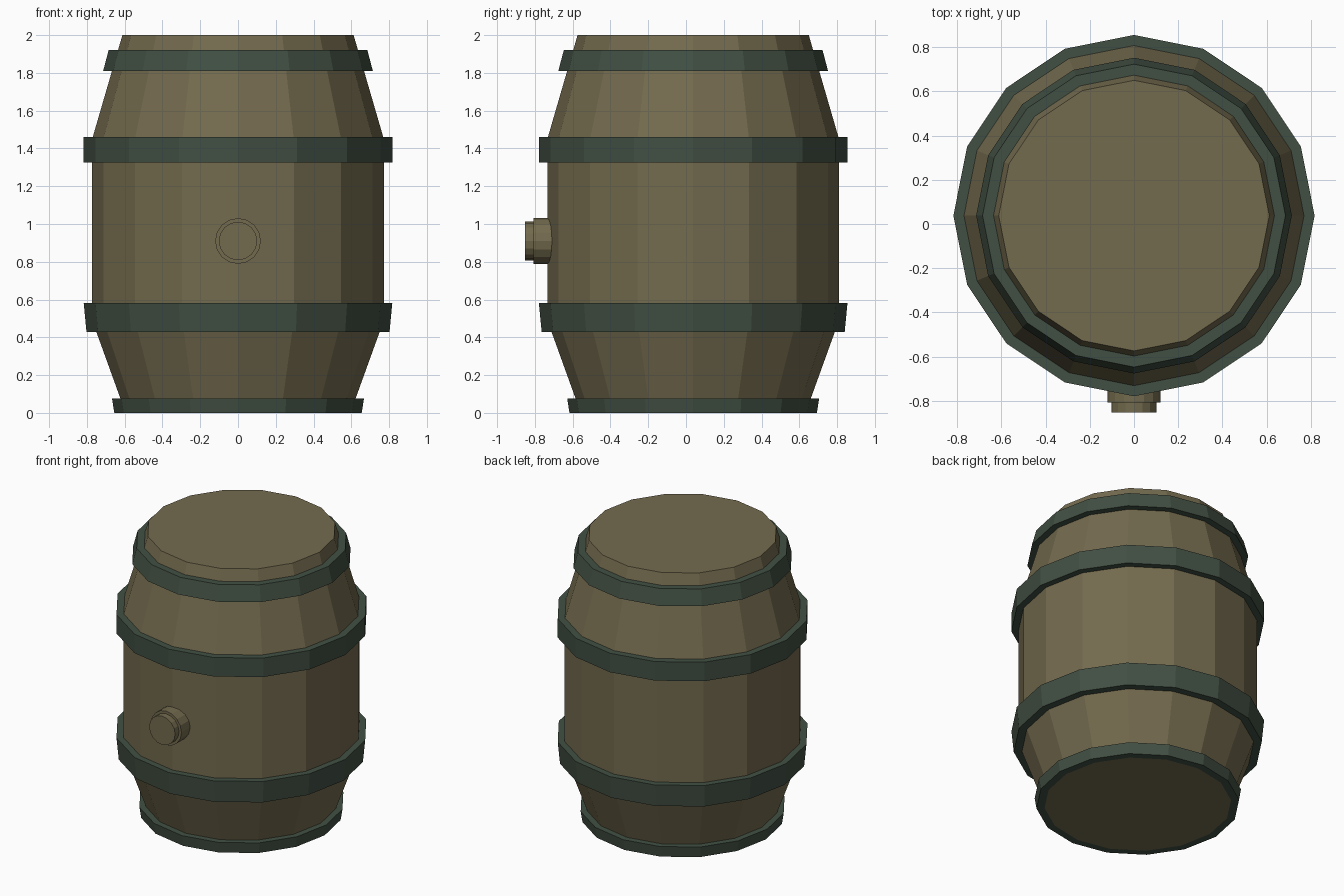
import bpy, bmesh, math
from mathutils import Matrix

if "Cube" in bpy.data.objects:
    bpy.data.objects.remove(bpy.data.objects["Cube"])

SIDES = 16
CENTRE_Y = 0.038


def material(name, rgb):
    m = bpy.data.materials.new(name)
    m.diffuse_color = (*rgb, 1)
    m.use_nodes = True
    m.node_tree.nodes["Principled BSDF"].inputs["Base Color"].default_value = m.diffuse_color
    return m


wood = material("aged_wood", (0.172, 0.145, 0.076))
iron = material("green_iron", (0.053, 0.078, 0.055))


def lathe(name, profile, mat, closed=False, matrix=Matrix()):
    """Spin a (radius, z) profile round z; cap the ends, or close it as a ring."""
    bm = bmesh.new()
    loops = []
    for r, z in profile:
        loops.append([bm.verts.new((r * math.cos(2 * math.pi * i / SIDES),
                                    r * math.sin(2 * math.pi * i / SIDES), z))
                      for i in range(SIDES)])
    pairs = list(zip(loops, loops[1:]))
    if closed:
        pairs.append((loops[-1], loops[0]))
    else:
        bm.faces.new(loops[0][::-1])
        bm.faces.new(loops[-1])
    for a, b in pairs:
        for i in range(SIDES):
            j = (i + 1) % SIDES
            bm.faces.new((a[i], a[j], b[j], b[i]))
    bmesh.ops.recalc_face_normals(bm, faces=bm.faces)
    bm.transform(matrix)
    mesh = bpy.data.meshes.new(name)
    bm.to_mesh(mesh)
    bm.free()
    mesh.materials.append(mat)
    ob = bpy.data.objects.new(name, mesh)
    bpy.context.collection.objects.link(ob)
    return ob


upright = Matrix.Translation((0, CENTRE_Y, 0))

# Wooden barrel body
lathe("barrel_body", [(0.603, 0), (0.624, 0.08), (0.772, 0.49),
                      (0.772, 1.45), (0.612, 2.0)], wood, matrix=upright)

# Hoops: bottom z, top z, outer radii, inner radii (bottom, top)
hoops = {
    "foot_hoop": (0.0, 0.077, 0.655, 0.667, 0.603, 0.61),
    "lower_hoop": (0.427, 0.583, 0.802, 0.817, 0.735, 0.76),
    "upper_hoop": (1.325, 1.46, 0.817, 0.817, 0.76, 0.755),
    "top_hoop": (1.81, 1.92, 0.714, 0.685, 0.655, 0.625),
}
for name, (z0, z1, o0, o1, i0, i1) in hoops.items():
    lathe(name, [(i0, z0), (o0, z0), (o1, z1), (i1, z1)], iron, True, upright)

# Stepped wooden bung on the front (local z points to -y)
forward = Matrix.Translation((0, 0, 0.91)) @ Matrix.Rotation(math.pi / 2, 4, 'X')
lathe("bung", [(0.121, 0.68), (0.121, 0.808), (0.102, 0.808), (0.102, 0.852)],
      wood, matrix=forward)
